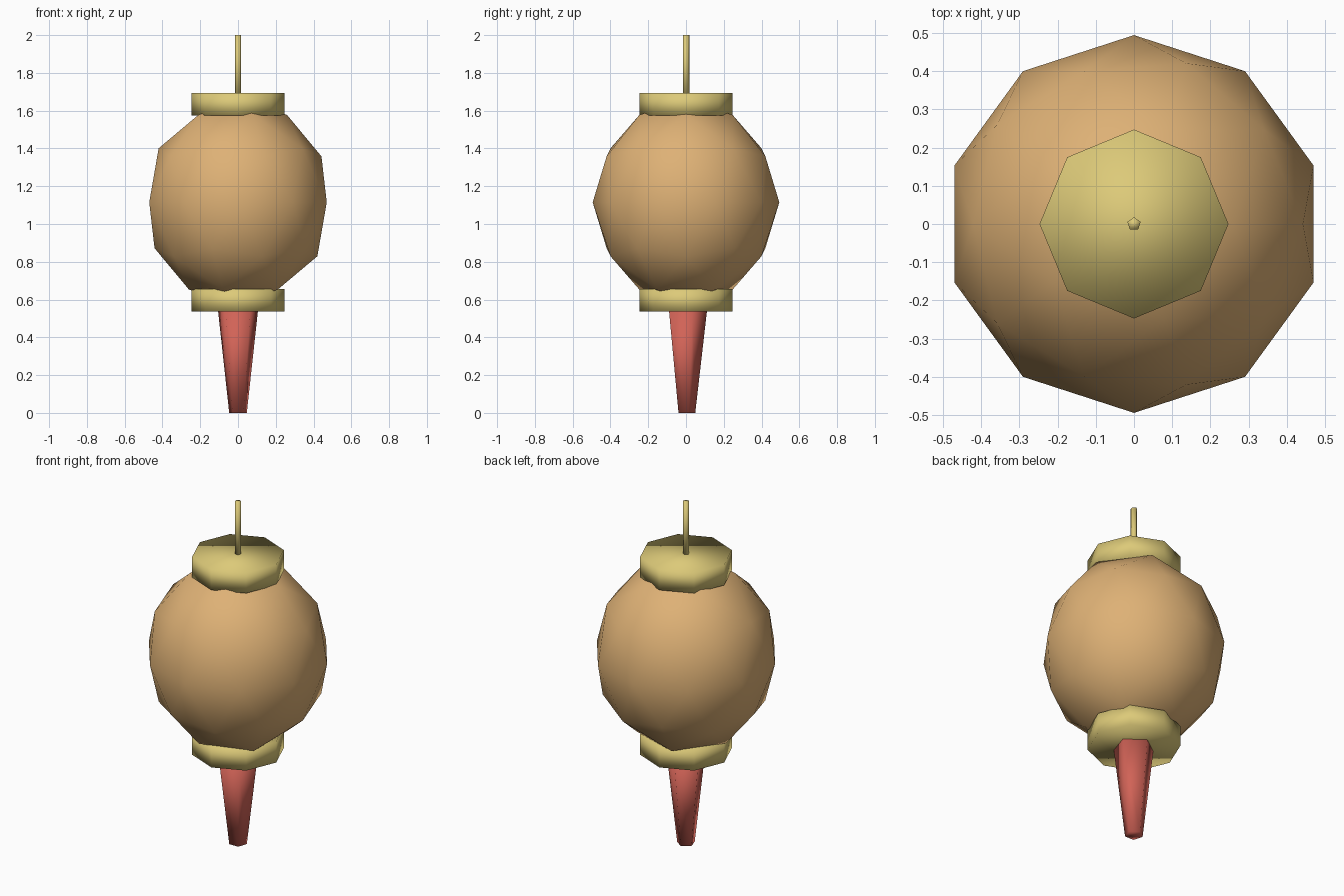
import bpy

cube = bpy.data.objects.get("Cube")
if cube:
    bpy.data.objects.remove(cube, do_unlink=True)


def material(name, rgb):
    m = bpy.data.materials.new(name)
    m.use_nodes = True
    m.diffuse_color = (*rgb, 1)
    m.node_tree.nodes["Principled BSDF"].inputs["Base Color"].default_value = (*rgb, 1)
    return m


TAN = material("tan paper", (0.73, 0.44, 0.18))
GOLD = material("pale gold", (0.72, 0.59, 0.19))
RED = material("soft red", (0.64, 0.125, 0.095))


def finish(name, mat):
    ob = bpy.context.object
    ob.name = name
    ob.data.materials.append(mat)
    bpy.ops.object.shade_smooth()
    return ob


def prism(name, mat, sides, r_low, r_high, z_low, z_high):
    """Upright prism or tapered prism between two heights."""
    bpy.ops.mesh.primitive_cone_add(vertices=sides, radius1=r_low, radius2=r_high,
                                    depth=z_high - z_low,
                                    location=(0, 0, (z_low + z_high) / 2))
    return finish(name, mat)


# Faceted lantern body, slightly taller than wide
MID = 1.115
bpy.ops.mesh.primitive_ico_sphere_add(subdivisions=2, radius=0.494, location=(0, 0, MID))
body = finish("lantern_body", TAN)
body.scale.z = 1.1

# Octagonal caps above and below the body
for name, side in (("top_cap", 1), ("bottom_cap", -1)):
    z = MID + side * 0.519
    prism(name, GOLD, 8, 0.247, 0.247, z - 0.06, z + 0.06)

# Hanging rod and tapered tassel
prism("hanging_rod", GOLD, 5, 0.018, 0.018, 1.67, 2.0)
prism("tassel", RED, 5, 0.049, 0.111, 0, 0.54)
